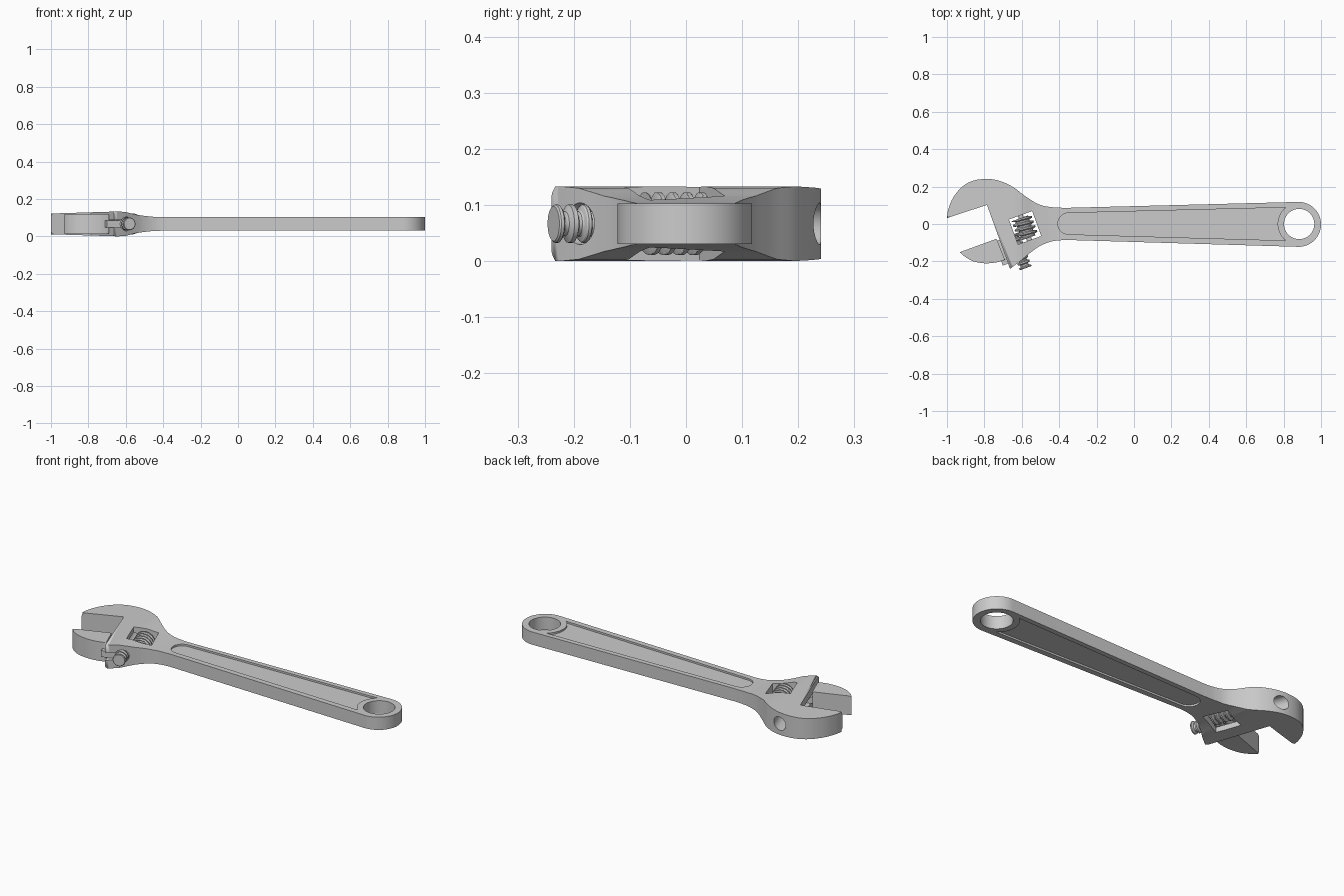
import bpy, bmesh, math
from mathutils import Matrix, Vector

if "Cube" in bpy.data.objects:
    bpy.data.objects.remove(bpy.data.objects["Cube"])

ZC = 0.0665                       # mid plane of the tool
TILT = math.radians(20)           # head is turned relative to the handle
HEAD = Matrix.Translation((-0.663, -0.24, ZC)) @ Matrix.Rotation(TILT, 4, 'Z')


def spline(pts, n=6):
    """Catmull-Rom curve through the points."""
    p = [Vector(q) for q in pts]
    p = [2 * p[0] - p[1]] + p + [2 * p[-1] - p[-2]]
    out = []
    for i in range(1, len(p) - 2):
        a, b, c, d = p[i - 1:i + 3]
        for k in range(n):
            t = k / n
            out.append(0.5 * (2 * b + (c - a) * t + (2 * a - 5 * b + 4 * c - d) * t * t
                              + (3 * b - a - 3 * c + d) * t ** 3))
    return [tuple(q) for q in out] + [tuple(pts[-1])]


def arc(cx, cy, r, a0, a1, n=32):
    return [(cx + r * math.cos(math.radians(a0 + (a1 - a0) * i / n)),
             cy + r * math.sin(math.radians(a0 + (a1 - a0) * i / n))) for i in range(n + 1)]


def finish(name, bm, matrix=None):
    bmesh.ops.recalc_face_normals(bm, faces=bm.faces)
    me = bpy.data.meshes.new(name)
    bm.to_mesh(me)
    bm.free()
    ob = bpy.data.objects.new(name, me)
    bpy.context.collection.objects.link(ob)
    if matrix is not None:
        ob.matrix_world = matrix
    return ob


def prism(pts, z0, z1, bevel=0, rounded=0):
    """Extruded outline; the first `rounded` sides get rounded rims."""
    bm = bmesh.new()
    lo = [bm.verts.new((x, y, z0)) for x, y in pts]
    hi = [bm.verts.new((x, y, z1)) for x, y in pts]
    n = len(pts)
    bm.faces.new(lo[::-1])
    bm.faces.new(hi)
    for i in range(n):
        j = (i + 1) % n
        bm.faces.new((lo[i], lo[j], hi[j], hi[i]))
    if bevel:
        edges = [bm.edges.get((r[i], r[i + 1])) for r in (lo, hi) for i in range(rounded)]
        bmesh.ops.bevel(bm, geom=edges, offset=bevel, segments=4, profile=0.5, affect='EDGES')
    return bm


def box(name, u0, u1, v0, v1, h):
    return finish(name, prism([(u0, v0), (u1, v0), (u1, v1), (u0, v1)], -h, h), HEAD)


def ribbed(name, u, v0, v1, r, depth, pitch, helix, rows=70, n=40):
    """Rod along the head's v axis with ring grooves or a helical thread."""
    bm = bmesh.new()
    rings = []
    for j in range(rows + 1):
        v = v0 + (v1 - v0) * j / rows
        ring = []
        for i in range(n):
            a = 2 * math.pi * i / n
            s = math.sin(2 * math.pi * v / pitch - a * helix)
            rr = r - depth * (0.5 - max(-0.5, min(0.5, s)))
            ring.append(bm.verts.new((u + rr * math.cos(a), v, rr * math.sin(a))))
        rings.append(ring)
    for a, b in zip(rings, rings[1:]):
        for i in range(n):
            bm.faces.new((a[i], a[(i + 1) % n], b[(i + 1) % n], b[i]))
    bm.faces.new(rings[0])
    bm.faces.new(rings[-1])
    return finish(name, bm, HEAD)


def cut(ob, cutter):
    cutter.hide_render = True
    m = ob.modifiers.new("cut", 'BOOLEAN')
    m.operation, m.object, m.solver = 'DIFFERENCE', cutter, 'EXACT'
    bpy.context.view_layer.objects.active = ob
    bpy.ops.object.modifier_apply(modifier=m.name)
    bpy.data.objects.remove(cutter)


# Body: head, fixed jaw and handle in one outline
lower = spline([(-.663, -.24), (-.61, -.2), (-.556, -.155), (-.503, -.118), (-.44, -.093), (-.37, -.085)])
upper = spline([(-.37, .086), (-.449, .091), (-.513, .107), (-.583, .15), (-.647, .198), (-.717, .23),
                (-.786, .241), (-.861, .231), (-.92, .198), (-.968, .139), (-.994, .075), (-1, .032)])
curve = lower + arc(.88, -.002, .12, -91.6, 91.6) + upper
H = 0.036
bm = prism(curve + [(-.786, .102)], -H, H, 0.018, len(curve) - 1)

# Thickness along x: tapered jaw, thick head, scoop down to the handle
knots = [(-1, .0555), (-.64, .0665), (-.6, .0635), (-.575, .057), (-.545, .0495), (-.51, .044),
         (-.46, .0385), (-.4, H)]


def half_thickness(x):
    for (xa, ta), (xb, tb) in zip(knots, knots[1:]):
        if x <= xb:
            return ta + (tb - ta) * (x - xa) / (xb - xa)
    return H


for x, _ in knots[1:]:
    bmesh.ops.bisect_plane(bm, geom=bm.verts[:] + bm.edges[:] + bm.faces[:],
                           plane_co=(x, 0, 0), plane_no=(1, 0, 0), dist=1e-6)
for v in bm.verts:
    v.co.z += math.copysign(half_thickness(v.co.x) - H, v.co.z)
body = finish("wrench_body", bm, Matrix.Translation((0, 0, ZC)))

# Hanging hole and the two handle panels
MID = Matrix.Translation((0, 0, ZC))
cut(body, finish("hang_hole", prism(arc(.883, 0, .081, 0, 352.5, 47), -.2, .2), MID))
panel = (arc(-.35, .002, .057, 90, 270, 16) + arc(.88, 0, .112, 232, 128, 20))
for z0, z1 in ((H - .01, .2), (-.2, .01 - H)):
    panel_cut = [p for p in panel]
    cut(body, finish("panel_cut", prism(panel_cut, z0, z1), MID))

# Screw window, jaw slot and round rack bore
cut(body, box("window_cut", .085, .217, .108, .25, .2))
cut(body, box("slot_cut", -.05, .08, -.1, .345, .02))
bore = ribbed("bore_cut", .08, -.15, .6, .037, 0, 1, 0, rows=1)
cut(body, bore)

# Movable jaw
jaw_curve = spline([(-.69, -.192), (-.74, -.206), (-.80, -.21), (-.86, -.199), (-.905, -.174), (-.93, -.15)])
jaw_pts = jaw_curve[::-1] + [(-.735, -.079)]
jaw = finish("movable_jaw", prism(jaw_pts, -.054, .054, .012, len(jaw_curve) - 1), MID)
neck = box("jaw_neck", -.03, .08, .03, .165, .018)
rack = ribbed("jaw_rack", .08, -.025, .168, .034, .012, .026, 0)

# Adjusting screw and its pin
screw = ribbed("adjusting_screw", .150, .122, .236, .056, .018, .027, 1, rows=60)
pin = ribbed("screw_pin", .150, .09, .265, .014, 0, 1, 0, rows=1, n=20)

# Smooth shading with crisp edges
for ob in (body, jaw, rack, screw, pin):
    bpy.ops.object.select_all(action='DESELECT')
    ob.select_set(True)
    bpy.context.view_layer.objects.active = ob
    bpy.ops.object.shade_smooth_by_angle(angle=math.radians(32))
